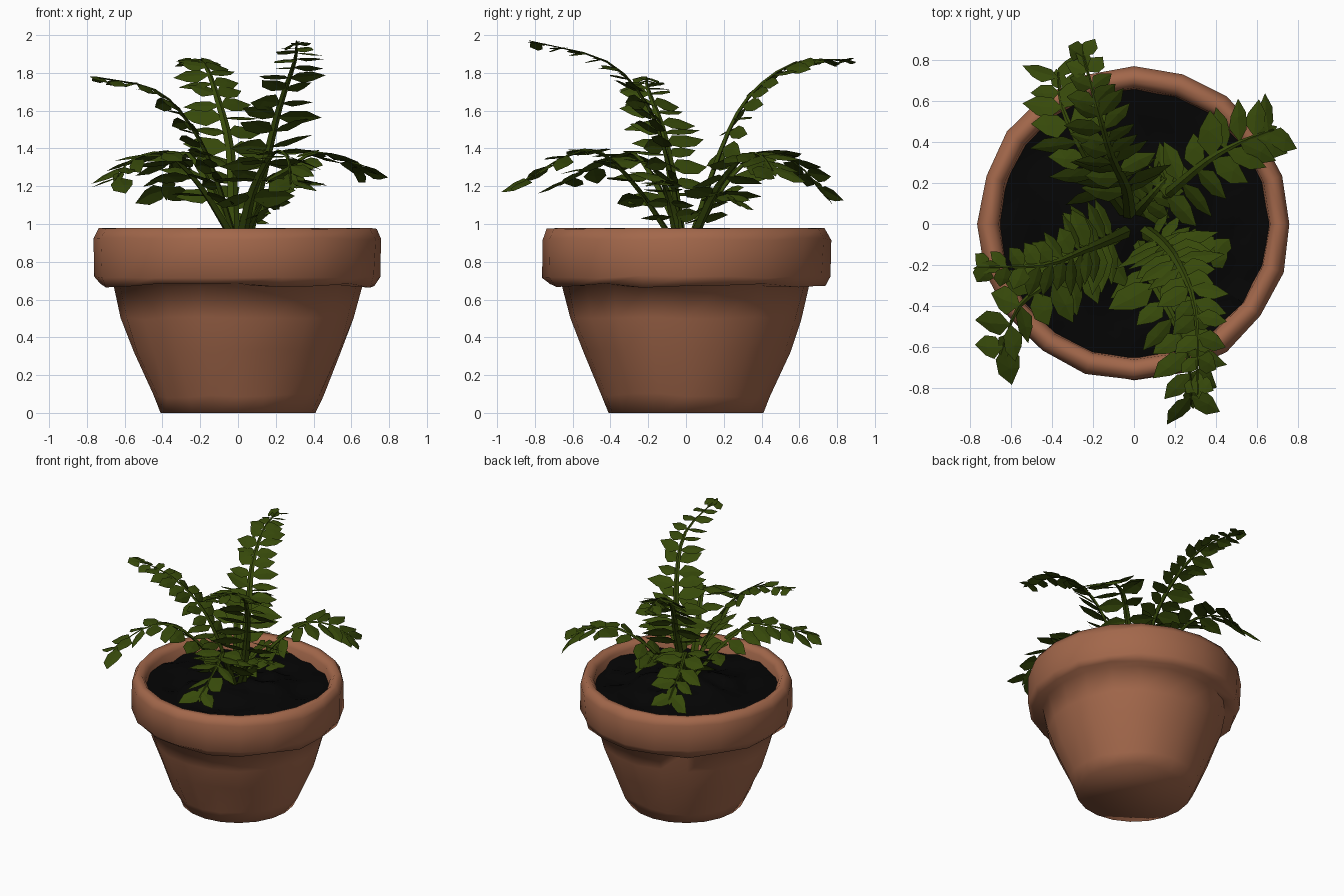
import bpy, bmesh, math, random
from mathutils import Vector, Matrix, noise

if "Cube" in bpy.data.objects:
    bpy.data.objects.remove(bpy.data.objects["Cube"])

random.seed(4)

def material(name, rgb):
    m = bpy.data.materials.new(name)
    m.diffuse_color = (*rgb, 1)
    m.use_nodes = True
    m.node_tree.nodes["Principled BSDF"].inputs["Base Color"].default_value = m.diffuse_color
    return m

TERRACOTTA = material("terracotta", (0.365, 0.137, 0.07))
SOIL = material("dark soil", (0.0014, 0.0014, 0.0014))
LEAF = material("leaf green", (0.037, 0.066, 0.003))

def finish(bm, name, mat, angle=None):
    me = bpy.data.meshes.new(name)
    bm.to_mesh(me)
    bm.free()
    ob = bpy.data.objects.new(name, me)
    bpy.context.collection.objects.link(ob)
    me.materials.append(mat)
    if angle:
        bpy.ops.object.select_all(action='DESELECT')
        ob.select_set(True)
        bpy.context.view_layer.objects.active = ob
        bpy.ops.object.shade_smooth_by_angle(angle=math.radians(angle))
    return ob

def ring(bm, r, z, n, wobble):
    out = []
    for i in range(n):
        a = 2 * math.pi * i / n
        rr = r + random.uniform(-wobble, wobble)
        out.append(bm.verts.new((rr * math.cos(a), rr * math.sin(a), z + random.uniform(-wobble, wobble))))
    return out

def bridge(bm, a, b):
    n = len(a)
    for i in range(n):
        j = (i + 1) % n
        bm.faces.new((a[i], a[j], b[j], b[i]))

# pot: lathed profile with a slightly hand-made wobble
PROFILE = [(0.41, 0.0, 0), (0.452, 0.09, .014), (0.555, 0.33, .01), (0.615, 0.5, .008),
           (0.655, 0.675, .004), (0.73, 0.675, .012), (0.757, 0.72, .008), (0.762, 0.92, .008),
           (0.735, 0.977, .003), (0.69, 0.977, .003), (0.66, 0.94, .004), (0.645, 0.8, 0)]
bm = bmesh.new()
rings = [ring(bm, r, z, 20, w) for r, z, w in PROFILE]
for a, b in zip(rings, rings[1:]):
    bridge(bm, a, b)
bm.faces.new(rings[0][::-1])
finish(bm, "pot", TERRACOTTA, 80)

# soil: lumpy disc, mounded towards the middle
bm = bmesh.new()
RINGS, SEG = 12, 40
def soil_z(x, y):
    r = math.hypot(x, y)
    lump = noise.noise(Vector((x, y, 0.3)) * 8) * 0.045
    return 0.885 + 0.08 * max(0, 1 - r / 0.4) + lump
centre = bm.verts.new((0, 0, soil_z(0, 0)))
prev = None
for k in range(1, RINGS + 1):
    cur = ring(bm, 0.655 * k / RINGS, 0, SEG, 0.004)
    for v in cur:
        v.co.z = soil_z(v.co.x, v.co.y)
    if prev:
        bridge(bm, prev, cur)
    else:
        for i in range(SEG):
            bm.faces.new((centre, cur[i], cur[(i + 1) % SEG]))
    prev = cur
bmesh.ops.recalc_face_normals(bm, faces=bm.faces)
finish(bm, "soil", SOIL, 30)

# fern fronds: a curved tapering stem with paired leaflets
def spline(pts, t):
    p = [Vector(q) for q in pts]
    p = [2 * p[0] - p[1]] + p + [2 * p[-1] - p[-2]]
    s = min(t, 0.9999) * (len(p) - 3)
    i, u = int(s), s - int(s)
    a, b, c, d = p[i:i + 4]
    return 0.5 * (2 * b + (c - a) * u + (2 * a - 5 * b + 4 * c - d) * u * u + (3 * b - a - 3 * c + d) * u ** 3)

def frame(pts, t):
    tan = (spline(pts, min(t + 0.03, 1)) - spline(pts, max(t - 0.03, 0))).normalized()
    out = Vector(pts[-1]) - Vector(pts[0])
    out.z = 0
    out.normalize()
    side = Vector((-out.y, out.x, 0))
    return spline(pts, t), tan, side, out

def leaflet(bm, base, along, across, length, width):
    normal = along.cross(across).normalized()
    def pt(u, v):
        bend = Vector((0, 0, -0.12 * length * u * u))
        return bm.verts.new(base + along * (length * u) + across * (width * v) + normal * (0.15 * width * abs(v)) + bend)
    b, l1, r1, l2, r2, m, tip = (pt(0, 0), pt(.3, .45), pt(.35, -.5), pt(.7, .5),
                                 pt(.65, -.36), pt(.6, 0), pt(1.05, .1))
    for f in ((b, m, l1), (b, r1, m), (l1, m, l2), (r1, r2, m), (l2, m, tip), (m, r2, tip)):
        bm.faces.new(f)

def frond(name, pts, pairs, length, width, tip_size=0.55):
    bm = bmesh.new()
    prev = None
    for k in range(13):
        t = k / 12
        p, tan, side, _ = frame(pts, t)
        up = side.cross(tan)
        w = 0.028 * (1 - t) + 0.004
        cur = [bm.verts.new(p + side * w), bm.verts.new(p + up * w * 0.5),
               bm.verts.new(p - side * w), bm.verts.new(p - up * w * 0.5)]
        if prev:
            bridge(bm, prev, cur)
        prev = cur
    for k in range(pairs):
        t = 0.2 + 0.76 * k / (pairs - 1)
        p, tan, side, out = frame(pts, t)
        size = 1 - (1 - tip_size) * t ** 1.5
        for s in (-1, 1):
            fwd = (tan * 0.6 + out * 0.4).normalized()
            along = (side * s + fwd * (0.15 + 0.6 * t + random.uniform(-.25, .25))
                     + Vector((0, 0, random.uniform(-0.25, 0.2)))).normalized()
            across = (fwd - along * fwd.dot(along)).normalized()
            across = Matrix.Rotation(random.uniform(-0.5, 0.5), 3, along) @ across
            leaflet(bm, p, along, across * s, length * size * random.uniform(.8, 1.15),
                    width * random.uniform(.8, 1.2))
    p, tan, side, _ = frame(pts, 1)
    leaflet(bm, p - tan * 0.12, tan, side, 0.14, width * 0.7)
    finish(bm, name, LEAF)

TALL = {
    "tall_front_frond": [(.05, -.02, .93), (.14, -.09, 1.3), (.22, -.2, 1.62), (.3, -.42, 1.86), (.31, -.83, 1.97)],
    "tall_back_frond": [(-.02, .03, .93), (-.04, .18, 1.38), (-.11, .33, 1.67), (-.18, .57, 1.85), (-.26, .87, 1.87)],
    "tall_left_frond": [(-.02, -.03, .93), (-.13, -.08, 1.28), (-.25, -.13, 1.52), (-.44, -.2, 1.71), (-.76, -.21, 1.78)],
}
LOW = {
    "low_left_frond": [(-.03, -.02, .93), (-.2, -.15, 1.2), (-.38, -.27, 1.37), (-.56, -.4, 1.34), (-.65, -.64, 1.23)],
    "low_front_frond": [(.02, -.08, .93), (.08, -.25, 1.18), (.18, -.44, 1.37), (.26, -.63, 1.36), (.28, -.88, 1.21)],
    "low_right_frond": [(.03, .04, .93), (.19, .17, 1.2), (.36, .31, 1.36), (.52, .4, 1.36), (.68, .46, 1.28)],
    "low_back_frond": [(-.03, .04, .93), (-.15, .2, 1.2), (-.26, .38, 1.37), (-.35, .57, 1.33), (-.37, .74, 1.16)],
}
SMALL = {
    "small_right_frond": [(.04, -.04, .93), (.12, -.08, 1.1), (.24, -.12, 1.22), (.42, -.14, 1.22)],
    "small_back_frond": [(0, .05, .93), (.05, .1, 1.08), (.12, .18, 1.17), (.2, .27, 1.12)],
}
for name, pts in TALL.items():
    frond(name, pts, 13, 0.25, 0.095, 0.35)
for name, pts in LOW.items():
    frond(name, pts, 8, 0.23, 0.115, 0.7)
for name, pts in SMALL.items():
    frond(name, pts, 6, 0.16, 0.085)
